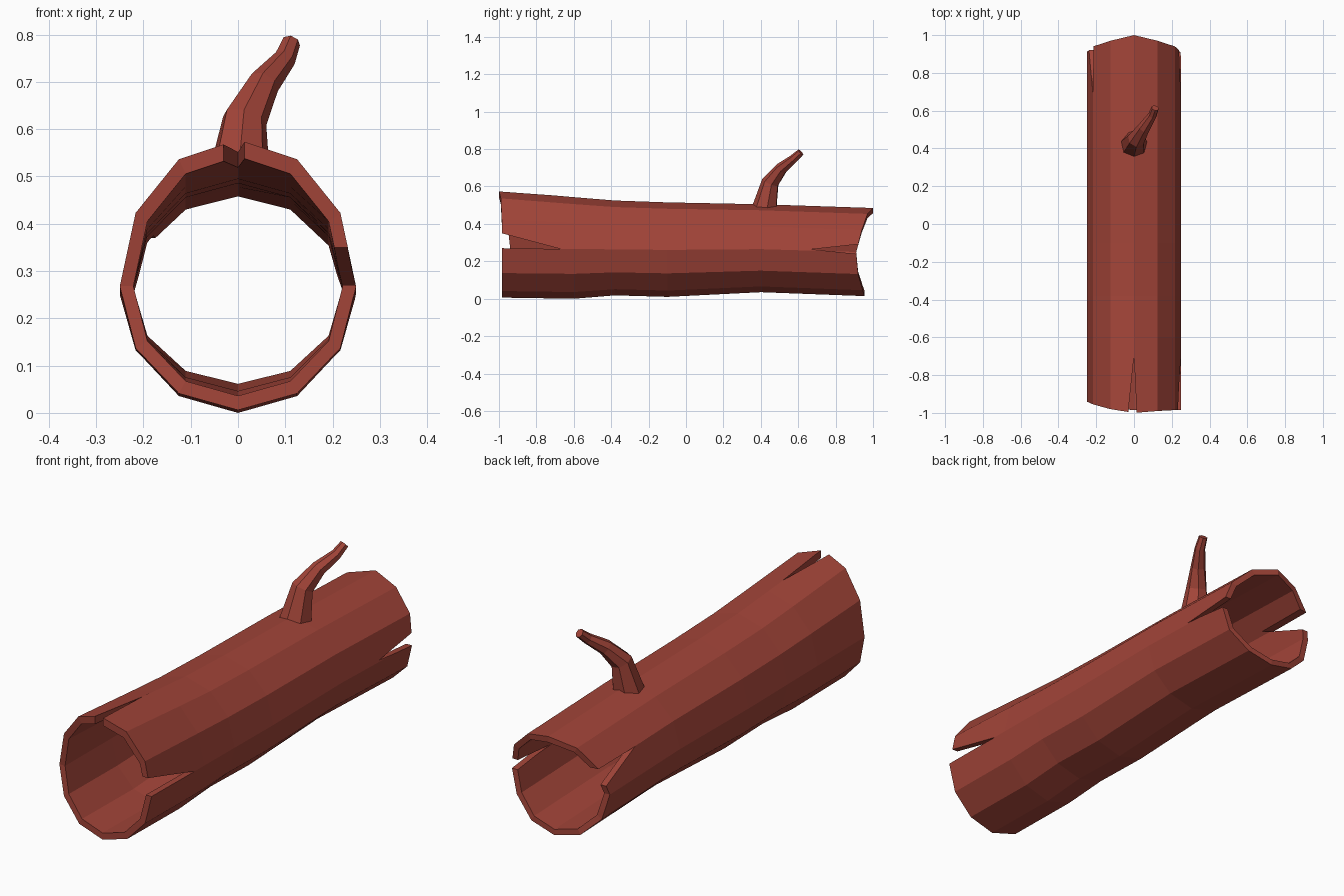
import bpy, bmesh, math
from mathutils import Vector

if "Cube" in bpy.data.objects:
    bpy.data.objects.remove(bpy.data.objects["Cube"])

bark = bpy.data.materials.new("reddish bark")
bark.diffuse_color = (0.36, 0.058, 0.04, 1)
bark.use_nodes = True
bark.node_tree.nodes["Principled BSDF"].inputs["Base Color"].default_value = bark.diffuse_color


def make_object(name, bm):
    bmesh.ops.recalc_face_normals(bm, faces=bm.faces)
    me = bpy.data.meshes.new(name)
    bm.to_mesh(me)
    bm.free()
    me.materials.append(bark)
    ob = bpy.data.objects.new(name, me)
    bpy.context.collection.objects.link(ob)
    return ob


def bridge(bm, a, b):
    n = len(a)
    for i in range(n):
        bm.faces.new((a[i], a[(i + 1) % n], b[(i + 1) % n], b[i]))


# Hollow trunk: sections as (y, side z, top z, bottom z)
SECTIONS = [(-1, .268, .578, .006), (-.6, .266, .543, 0), (-.38, .264, .525, .018),
            (-.1, .261, .515, .01), (.4, .265, .505, .035), (1, .25, .485, .014)]
# Ragged ends: y for each 30 degree step, starting at +x and going over the top
FRONT = [-.985, -.985, -.99, -1, -.98, -.955, -.94, -.955, -.975, -.985, -.985, -.985]
BACK = [.91, .94, .97, 1, .97, .94, .91, .92, .945, .955, .945, .92]
bm = bmesh.new()


def section(k, scale):
    y, mid, top, bottom = SECTIONS[k]
    ring = []
    for i in range(12):
        a = math.radians(30 * i)
        h = (top - mid) if math.sin(a) > 0 else (mid - bottom)
        yy = FRONT[i] if k == 0 else BACK[i] if k == len(SECTIONS) - 1 else y
        ring.append(bm.verts.new((.25 * scale * math.cos(a), yy,
                                  mid + h * scale * math.sin(a))))
    return ring


outer = [section(k, 1) for k in range(len(SECTIONS))]
inner = [section(k, .885) for k in range(len(SECTIONS))]
for skin in (outer, inner):
    for a, b in zip(skin, skin[1:]):
        bridge(bm, a, b)
bridge(bm, outer[0], inner[0])
bridge(bm, outer[-1], inner[-1])
log = make_object("hollow_log", bm)


# Split cracks: triangular wedges cut out of the ends
def crack(tip, p, q, axis):
    tip, p, q = Vector(tip), Vector(p), Vector(q)
    pts = [tip, tip + (p - tip) * 1.3, tip + (q - tip) * 1.3]
    cb = bmesh.new()
    lo = [cb.verts.new(v - Vector(axis)) for v in pts]
    hi = [cb.verts.new(v + Vector(axis)) for v in pts]
    bridge(cb, lo, hi)
    cb.faces.new(lo)
    cb.faces.new(hi)
    cutter = make_object("crack_cutter", cb)
    cutter.hide_render = True
    mod = log.modifiers.new("crack", 'BOOLEAN')
    mod.operation = 'DIFFERENCE'
    mod.solver = 'EXACT'
    mod.object = cutter
    bpy.context.view_layer.objects.active = log
    bpy.ops.object.modifier_apply(modifier=mod.name)
    bpy.data.objects.remove(cutter)


crack((0, -.7, .55), (-.03, -.99, .55), (.014, -1, .55), (0, 0, .12))
crack((.23, -.67, .266), (.23, -.985, .27), (.23, -.985, .35), (.1, 0, 0))
crack((.23, .67, .264), (.23, .91, .24), (.23, .91, .29), (.1, 0, 0))
crack((-.22, .68, .375), (-.22, .92, .29), (-.22, .92, .37), (.1, 0, 0))

# Broken branch: seven-sided tapering tube along a bent path
PATH = [(0, .42, .485, .07), (.014, .452, .622, .048), (.054, .51, .695, .034),
        (.098, .575, .747, .024), (.112, .614, .783, .02)]
bm = bmesh.new()
rings = []
for k, (x, y, z, r) in enumerate(PATH):
    a, b = PATH[max(k - 1, 0)], PATH[min(k + 1, len(PATH) - 1)]
    d = (Vector(b[:3]) - Vector(a[:3])).normalized() if k else Vector((0, 0, 1))
    u = Vector((1, 0, 0))
    u = (u - d * u.dot(d)).normalized()
    v = d.cross(u)
    rings.append([bm.verts.new(Vector((x, y, z)) + r * (
        u * math.cos(math.tau * i / 7 + .2) + v * math.sin(math.tau * i / 7 + .2)))
        for i in range(7)])
for a, b in zip(rings, rings[1:]):
    bridge(bm, a, b)
bm.faces.new(rings[0])
bm.faces.new(rings[-1])
make_object("branch_stub", bm)
